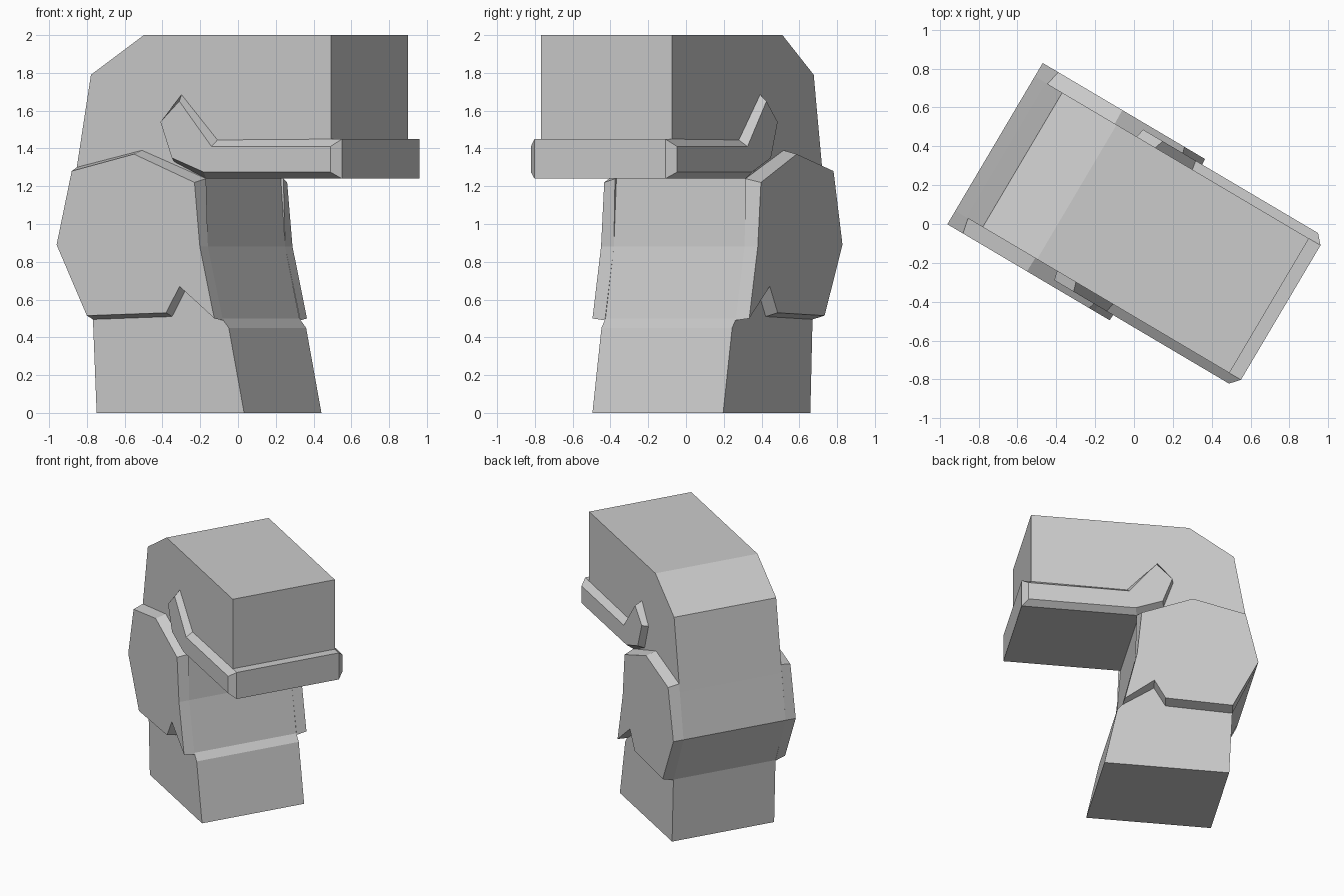
import bpy, bmesh, math

if "Cube" in bpy.data.objects:
    bpy.data.objects.remove(bpy.data.objects["Cube"], do_unlink=True)

grey = bpy.data.materials.new("plain_grey")
grey.use_nodes = True
grey.diffuse_color = (0.6, 0.6, 0.6, 1)
grey.node_tree.nodes["Principled BSDF"].inputs["Base Color"].default_value = (0.6, 0.6, 0.6, 1)

TURN = math.radians(-30.6)   # the whole bust is turned to its left
MID = -0.008                 # lateral centre
CORE, VISOR, PLATE = 0.402, 0.45, 0.482   # half widths


def loft(name, near, far, w_near, w_far):
    """Solid between two matching side profiles of (forward, height) points."""
    bm = bmesh.new()
    a = [bm.verts.new((u, MID + w_near, z)) for u, z in near]
    b = [bm.verts.new((u, MID + w_far, z)) for u, z in far]
    bm.faces.new(a)
    bm.faces.new(b[::-1])
    for i in range(len(a)):
        j = (i + 1) % len(a)
        bm.faces.new((a[j], a[i], b[i], b[j]))
    bmesh.ops.recalc_face_normals(bm, faces=bm.faces)
    mesh = bpy.data.meshes.new(name)
    bm.to_mesh(mesh)
    bm.free()
    mesh.materials.append(grey)
    obj = bpy.data.objects.new(name, mesh)
    obj.rotation_euler.z = TURN
    bpy.context.collection.objects.link(obj)
    return obj


# Neck and head in one side profile
neck = [(-.627, 0), (.28, 0), (.186, .45), (.144, .5), (.057, .88), (.03, 1.24),
        (-.76, 1.24), (-.826, .89), (-.65, .5)]
head = [(.03, 1.24), (.813, 1.24), (.813, 2), (-.337, 2), (-.662, 1.79), (-.76, 1.24)]
loft("neck", neck, neck, -CORE, CORE)
loft("head", head, head, -CORE, CORE)

# Front bar of the visor
bar = [(.8, 1.24), (.882, 1.24), (.882, 1.45), (.8, 1.45)]
loft("visor_front", bar, bar, -CORE, CORE)

# Side arms of the visor and cheek plates, each with a chamfered rim
arm_in = [(.882, 1.24), (.046, 1.24), (-.15, 1.33), (-.218, 1.53),
          (-.105, 1.685), (.116, 1.445), (.882, 1.45)]
arm_out = [(.839, 1.275), (.06, 1.275), (-.136, 1.35), (-.206, 1.54),
           (-.09, 1.65), (.108, 1.41), (.839, 1.41)]
cheek_in = [(-.75, 1.30), (-.348, 1.39), (.046, 1.24), (.057, .88), (.15, .49),
            (-.08, .65), (-.163, .51), (-.65, .495), (-.826, .89)]
cheek_out = [(-.733, 1.28), (-.35, 1.37), (.022, 1.22), (.055, .88), (.144, .5),
             (-.07, .67), (-.152, .53), (-.64, .515), (-.826, .89)]
for side, s in (("left", 1), ("right", -1)):
    loft(side + "_visor_arm", arm_in, arm_out, s * CORE, s * VISOR)
    loft(side + "_cheek_plate", cheek_in, cheek_out, s * CORE, s * PLATE)
